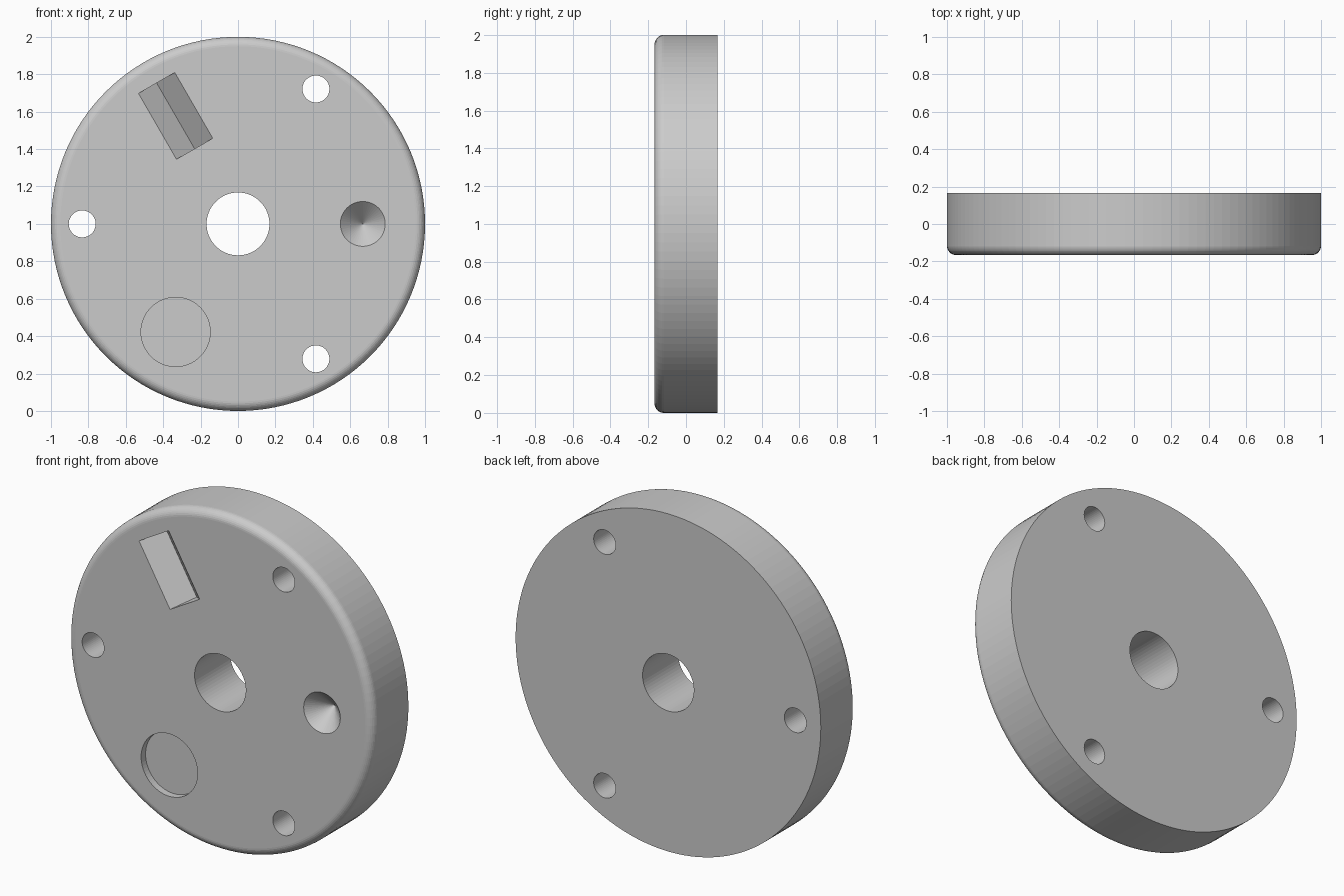
import bpy, bmesh
from math import sin, cos, pi, radians
from mathutils import Vector, Matrix

if "Cube" in bpy.data.objects:
    bpy.data.objects.remove(bpy.data.objects["Cube"])

FRONT, BACK = -0.1665, 0.1665
EPS = 0.02


def lathe(bm, profile, x=0.0, z=1.0, n=48):
    """Revolve (radius, y) points around an axis along y through (x, z)."""
    rings = []
    for r, y in profile:
        if r == 0:
            rings.append([bm.verts.new((x, y, z))] * n)
        else:
            rings.append([bm.verts.new((x + r * cos(2 * pi * i / n), y,
                                        z + r * sin(2 * pi * i / n))) for i in range(n)])
    for a, b in zip(rings, rings[1:]):
        for i in range(n):
            j = (i + 1) % n
            bm.faces.new(list(dict.fromkeys((a[i], a[j], b[j], b[i]))))
    # flat end caps where the profile does not end on the axis
    for ring in (rings[0], rings[-1]):
        if ring[0] is not ring[1]:
            bm.faces.new(ring)


def cylinder(bm, x, z, r, y0, y1, n=48):
    lathe(bm, [(r, y0), (r, y1)], x, z, n)


def polar(radius, degrees):
    a = radians(degrees)
    return radius * cos(a), 1 + radius * sin(a)


def finish(bm, name):
    bmesh.ops.recalc_face_normals(bm, faces=bm.faces)
    mesh = bpy.data.meshes.new(name)
    bm.to_mesh(mesh)
    bm.free()
    obj = bpy.data.objects.new(name, mesh)
    bpy.context.collection.objects.link(obj)
    return obj


# Disc with a rounded front rim
bm = bmesh.new()
F = 0.05
rim = [(1 - F + F * sin(t * pi / 16), FRONT + F - F * cos(t * pi / 16)) for t in range(9)]
lathe(bm, rim + [(1, BACK)], n=128)
disc = finish(bm, "coupling_disc")

# All the cutouts in one cutter
bm = bmesh.new()
cylinder(bm, 0, 1, 0.168, FRONT - EPS, BACK + EPS, 64)          # centre bore
for angle in (60, 180, 300):                                    # bolt holes
    cylinder(bm, *polar(0.833, angle), 0.072, FRONT - EPS, BACK + EPS)
cylinder(bm, *polar(0.667, 240), 0.185, FRONT - EPS, FRONT + 0.042, 64)  # flat seat
R = 0.12
lathe(bm, [(R + EPS, FRONT - EPS), (0, FRONT + R)], *polar(0.667, 0))    # cone seat

# V-groove seat, running radially
W, L = 0.112, 0.203
x, z = polar(0.667, 120)
place = Matrix.Translation((x, 0, z)) @ Matrix.Rotation(radians(-30), 4, 'Y')
section = [(-W - EPS, FRONT - EPS), (W + EPS, FRONT - EPS), (0, FRONT + W)]
ends = [[bm.verts.new(place @ Vector((sx, sy, sz))) for sx, sy in section] for sz in (-L, L)]
for end in ends:
    bm.faces.new(end)
for i in range(3):
    j = (i + 1) % 3
    bm.faces.new((ends[0][i], ends[0][j], ends[1][j], ends[1][i]))
cutter = finish(bm, "cutouts")
cutter.hide_render = True

# Cut, then discard the cutter
mod = disc.modifiers.new("cut", 'BOOLEAN')
mod.operation = 'DIFFERENCE'
mod.solver = 'EXACT'
mod.object = cutter
bpy.context.view_layer.objects.active = disc
disc.select_set(True)
bpy.ops.object.modifier_apply(modifier=mod.name)
bpy.data.objects.remove(cutter)
